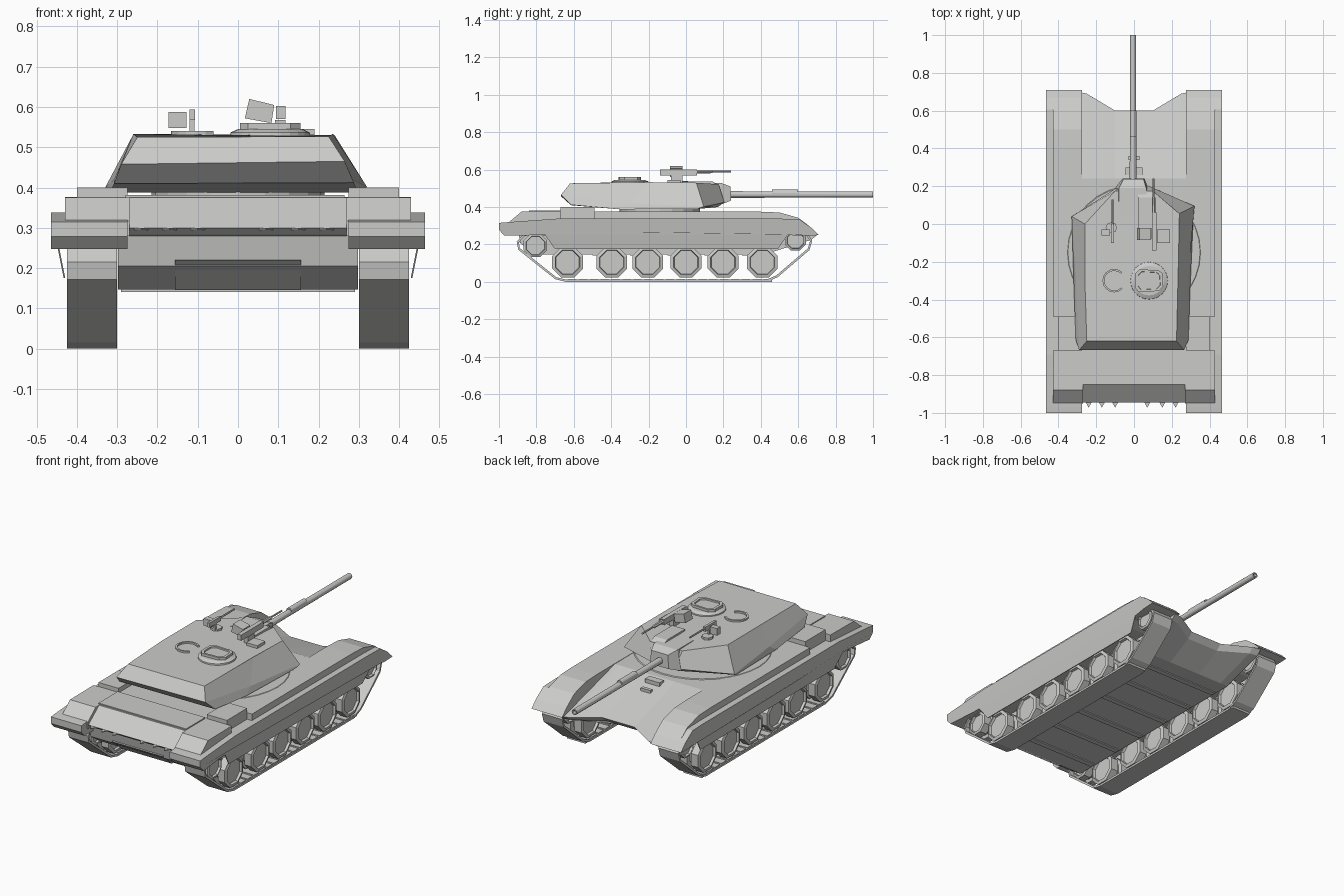
import bpy, bmesh, math
from mathutils import Vector

if "Cube" in bpy.data.objects:
    bpy.data.objects.remove(bpy.data.objects["Cube"])

grey = bpy.data.materials.new("light_grey")
grey.diffuse_color = (0.6, 0.6, 0.59, 1)
grey.use_nodes = True
grey.node_tree.nodes["Principled BSDF"].inputs["Base Color"].default_value = grey.diffuse_color


def finish(name, bm):
    bmesh.ops.recalc_face_normals(bm, faces=bm.faces)
    me = bpy.data.meshes.new(name)
    bm.to_mesh(me)
    bm.free()
    me.materials.append(grey)
    ob = bpy.data.objects.new(name, me)
    bpy.context.collection.objects.link(ob)
    return ob


def loft(name, rings, caps=True, wrap=False):
    """Skin a list of equal-length closed loops."""
    bm = bmesh.new()
    vs = [[bm.verts.new(p) for p in r] for r in rings]
    n = len(vs[0])
    pairs = list(zip(vs, vs[1:])) + ([(vs[-1], vs[0])] if wrap else [])
    for a, b in pairs:
        for i in range(n):
            j = (i + 1) % n
            bm.faces.new((a[i], a[j], b[j], b[i]))
    if caps and not wrap:
        bm.faces.new(vs[0])
        bm.faces.new(vs[-1])
    return finish(name, bm)


def box(name, x0, x1, y0, y1, z0, z1):
    return loft(name, [[(x0, y0, z), (x1, y0, z), (x1, y1, z), (x0, y1, z)] for z in (z0, z1)])


def side_prism(name, x0, x1, prof):
    """A (y, z) profile extruded along x."""
    return loft(name, [[(x, y, z) for y, z in prof] for x in (x0, x1)])


def lathe(name, c, axis, prof, n, rot=0.0):
    """Rings of (radius, offset) about an axis through c."""
    rings = []
    for r, h in prof:
        ring = []
        for i in range(n):
            a = rot + 2 * math.pi * i / n
            u, v = r * math.cos(a), r * math.sin(a)
            d = {"x": (h, u, v), "y": (u, h, v), "z": (u, v, h)}[axis]
            ring.append(Vector(c) + Vector(d))
        rings.append(ring)
    return loft(name, rings)


# Central hull, with the nose notched back in the middle
def hull_ring(x, nose, lip):
    return [(x, y, z) for y, z in [(-.85, .375), (-.945, .30), (-.925, .283), (-.90, .28), (-.885, .205), (-.80, .147),
            (.42, .147), (nose - .03, .225), (nose, lip), (.24, .373)]]


loft("hull", [hull_ring(x, n, l) for x, n, l in
              [(-.298, .70, .25), (-.25, .69, .25), (-.10, .60, .255), (.10, .60, .255), (.25, .69, .25), (.298, .70, .25)]])
side_prism("belly_plate", -.157, .157, [(-.90, .22), (-.81, .145), (-.79, .155), (-.86, .22)])
for i in range(6):
    y = -.7 + i * .2
    box("belly_rib", -.29, .29, y, y + .03, .141, .15)
box("engine_deck", -.28, .265, -.84, -.67, .37, .381)
for x in (-.24, -.17, -.1, .07, .15, .22):
    loft("rear_hook", [[(x - .018, -.94, z), (x + .018, -.94, z), (x, -.972, z)] for z in (.294, .299)])

LOWER = [(-1, .315), (-.97, .318), (-.69, .338), (.40, .338), (.50, .338), (.605, .335), (.67, .29), (.71, .25),
         (.64, .247), (.55, .25), (-.80, .25), (-.97, .247), (-1, .278)]
UPPER = [(-.49, .375), (.40, .375), (.50, .371), (.60, .343), (.655, .302), (.55, .30), (-.49, .30)]
REAR = [(-.67, .377), (-.88, .375), (-.95, .317), (-.95, .28), (-.67, .28)]
SKIRT = [(-.76, .26), (-.70, .175), (.49, .175), (.55, .26)]
ROAD = (-.633, -.397, -.204, 0, .198, .408)
BELT = [(-.64, .0), (.43, .0), (.49, .025), (.66, .17), (.675, .22), (.64, .275), (.58, .285),
        (.45, .245), (-.7, .245), (-.80, .27), (-.87, .255), (-.905, .215), (-.897, .172), (-.70, .015)]


def lean(y, z):
    """Outer side of fender and skirt leans in toward the ground."""
    return .465 - (.20 * max(0, .335 - z) if -.9 < y < .6 else 0)


def wheel(name, s, y, z, r):
    # Octagonal twin rims
    half = [(r * .74, .386), (r * .74, .405), (r * .80, .423), (r, .418), (r, .375), (r * .72, .372)]
    prof = half + [(a, .725 - h) for a, h in reversed(half)]
    lathe(name, (0, y, z), "x", [(a, s * h) for a, h in prof], 8, math.pi / 8)
    # Smooth dished hub on both sides
    dish = [(.004, .366), (r * .3, .369), (r * .55, .382), (r * .76, .410)]
    dish = dish[::-1] + [(a, .725 - h) for a, h in dish]
    hub = lathe(name + "_hub", (0, y, z), "x", [(a, s * h) for a, h in dish], 16, math.pi / 8)
    for p in hub.data.polygons:
        p.use_smooth = len(p.vertices) == 4


for s in (-1, 1):
    # Fender: wide lower shelf with a narrower raised box on it
    loft("fender_shelf", [[(s * .275, y, z) for y, z in LOWER], [(s * lean(y, z), y, z) for y, z in LOWER]])
    side_prism("fender_top", s * .275, s * .43, UPPER)
    side_prism("rear_fender_box", s * .27, s * .43, REAR)
    box("stowage_box", s * .275, s * .40, -.67, -.49, .32, .40)
    # Thin side skirt
    loft("side_skirt", [[(s * (lean(y, z) - t), y, z) for y, z in SKIRT] for t in (0, .004)])
    # Running gear
    for y in ROAD:
        wheel("road_wheel", s, y, .105, .089)
    wheel("drive_wheel", s, -.805, .195, .068)
    wheel("idler_wheel", s, .585, .222, .06)
    # Track belt: outer loop and an inset inner loop
    cs = []
    n = len(BELT)
    for i in range(n):
        p, a, b = (Vector(BELT[k % n]) for k in (i, i - 1, i + 1))
        t = (b - a).normalized()
        q = p + Vector((-t.y, t.x)) * .012
        cs.append([(s * .30, *p), (s * .425, *p), (s * .425, *q), (s * .30, *q)])
    loft("track", cs, wrap=True)
    for i in range(19):
        y = -.63 + i * .058
        box("track_pad", s * .305, s * .42, y, y + .045, 0, .016)

# Turret ring and race
lathe("turret_race", (0, -.15, 0), "z", [(.358, .37), (.35, .377)], 32)
lathe("turret_ring", (0, -.14, 0), "z", [(.215, .37), (.215, .41)], 20)

# Turret body: underside, widest line, roof
loft("turret", [
    [(.07, .17, .40), (.315, .06, .39), (.297, -.35, .388), (.288, -.615, .412),
     (-.308, -.615, .41), (-.318, -.35, .388), (-.325, .02, .388), (-.07, .17, .40)],
    [(.07, .205, .425), (.32, .095, .402), (.285, -.3, .42), (.265, -.668, .465),
     (-.29, -.668, .458), (-.308, -.3, .42), (-.33, .04, .40), (-.07, .205, .425)],
    [(.10, .175, .522), (.24, .055, .53), (.235, -.2, .533), (.225, -.62, .527),
     (-.25, -.62, .525), (-.26, -.3, .533), (-.26, .0, .532), (-.10, .175, .522)]])

# Mantlet and gun
loft("mantlet", [[(-.10, y0, .415), (.075, y0, .415), (.065, y0, .528), (-.08, y0, .528)] for y0 in (.05, .19)]
     + [[(-.06, .242, .435), (.055, .242, .435), (.05, .238, .51), (-.055, .238, .51)]])
loft("gun_sight_hood", [[(.02, -.02, z), (.10, -.02, z), (.10, y, z), (.02, y, z)] for z, y in ((.52, .17), (.538, .14))])
lathe("gun_barrel", (-.005, 0, .467), "y", [(.018, .2), (.017, .46), (.0165, 1), (.01, 1), (.008, .93)], 12)
lathe("gun_sleeve", (-.005, 0, .476), "y", [(.017, .46), (.017, .60)], 12)

# Commander's cupola and hatch
lathe("cupola", (.08, -.30, 0), "z", [(.10, .52), (.098, .537), (.078, .546)], 24)
hatch = [(-.075, -.035), (-.055, -.06), (.05, -.055), (.075, -.03), (.07, .04), (.05, .055), (-.05, .06), (-.075, .035)]
loft("hatch_lid", [[(.08 + x * k, -.30 + y * k, z) for x, y in hatch]
                   for k, z in ((1, .54), (1, .56), (.8, .56), (.78, .553))])

# Loader's open hatch ring
arc = []
for i in range(13):
    a = math.radians(45 + i * 22.5)
    c, d = math.cos(a), math.sin(a)
    arc.append([(-.105 + r * c, -.30 + r * d, z) for r, z in ((.052, .525), (.062, .525), (.062, .541), (.052, .541))])
loft("loader_ring", arc)

# Small machine gun on the left
lathe("left_gun_base", (-.12, -.02, 0), "z", [(.03, .525), (.03, .539)], 8)
box("left_gun_post", -.12, -.108, -.05, -.035, .53, .57)
box("left_gun_body", -.121, -.107, -.10, .0, .568, .594)
box("left_gun_ammo", -.172, -.128, -.06, -.03, .548, .588)
lathe("left_gun_barrel", (-.114, 0, .583), "y", [(.005, 0), (.005, .13)], 6)

# Heavy machine gun on the right
box("right_gun_mount", .092, .118, -.08, -.02, .53, .568)
box("right_gun_body", .094, .118, -.14, .06, .57, .602)
loft("right_gun_ammo", [[(.017, y, .572), (.083, y, .56), (.09, y, .605), (.028, y, .62)] for y in (-.085, -.02)])
box("right_gun_sight", .122, .19, -.10, -.03, .53, .546)
lathe("right_gun_barrel", (.104, 0, .59), "y", [(.010, .05), (.009, .14), (.005, .145), (.005, .24)], 6)

# Driver's periscopes on the glacis
box("driver_hatch", -.045, .045, .26, .30, .35, .375)
box("driver_periscope", -.03, .03, .34, .36, .33, .35)
